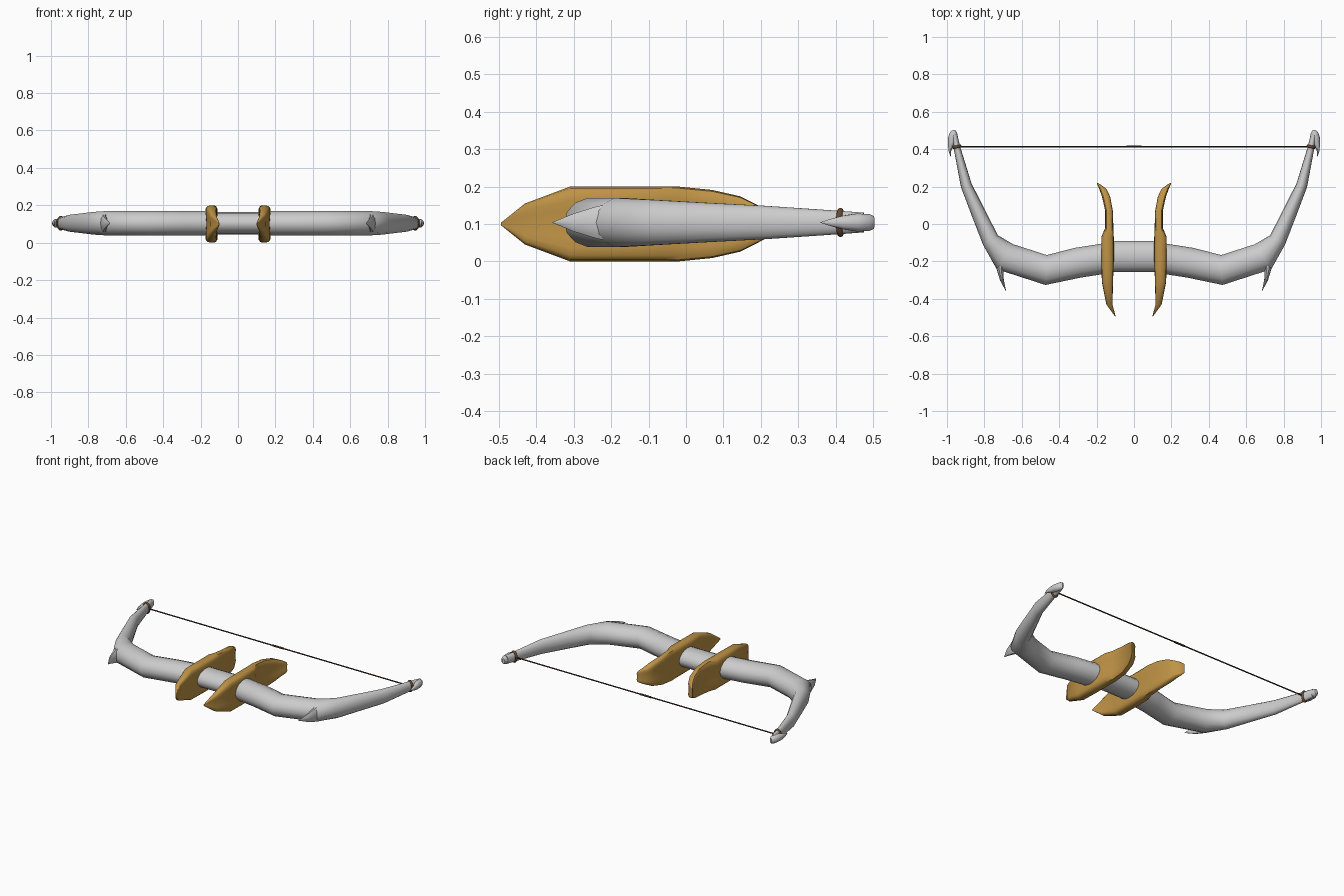
import bpy, bmesh
from math import sin, cos, pi, radians
from mathutils import Vector

if "Cube" in bpy.data.objects:
    bpy.data.objects.remove(bpy.data.objects["Cube"])

ZC = 0.104


def material(name, rgb):
    m = bpy.data.materials.new(name)
    m.diffuse_color = (*rgb, 1)
    m.use_nodes = True
    m.node_tree.nodes["Principled BSDF"].inputs["Base Color"].default_value = m.diffuse_color
    return m


gold = material("gold", (0.52, 0.29, 0.06))
brown = material("brown", (0.14, 0.065, 0.03))
dark = material("dark_cord", (0.05, 0.028, 0.015))


def finish(ob, mat=None, mirror=True, angle=45):
    if mat:
        ob.data.materials.append(mat)
    bpy.ops.object.select_all(action='DESELECT')
    ob.select_set(True)
    bpy.context.view_layer.objects.active = ob
    bpy.ops.object.shade_smooth_by_angle(angle=radians(angle))
    if mirror:
        ob.modifiers.new("Mirror", 'MIRROR')


def ellipse(a):
    return cos(a), sin(a)


def dished(a):
    # rounded slab section with thick rims and a sunken middle
    c, s = cos(a), sin(a)
    x = abs(c) ** 0.6 * (1 - 0.35 * abs(c) ** 4) * 1.33
    return (x if c > 0 else -x), (1 if s > 0 else -1) * abs(s) ** 0.85


def loft(name, rows, sides=12, section=ellipse, z=ZC, flat=False, **kw):
    """rows: x, y, half width in plan, half height"""
    bm = bmesh.new()
    rings = []
    for i, (x, y, w, h) in enumerate(rows):
        a, b = rows[max(i - 1, 0)], rows[min(i + 1, len(rows) - 1)]
        d0 = Vector((x - a[0], y - a[1])).normalized()
        d1 = Vector((b[0] - x, b[1] - y)).normalized()
        t = (d0 + d1).normalized()
        n = Vector((1, 0)) if flat else Vector((t.y, -t.x))
        ring = []
        for k in range(sides):
            u, v = section(2 * pi * k / sides)
            ring.append(bm.verts.new((x + n.x * w * u, y + n.y * w * u, z + h * v)))
        rings.append(ring)
    for r, q in zip(rings, rings[1:]):
        for k in range(sides):
            j = (k + 1) % sides
            bm.faces.new((r[k], r[j], q[j], q[k]))
    bm.faces.new(rings[0][::-1])
    bm.faces.new(rings[-1])
    bmesh.ops.recalc_face_normals(bm, faces=bm.faces)
    me = bpy.data.meshes.new(name)
    bm.to_mesh(me)
    bm.free()
    ob = bpy.data.objects.new(name, me)
    bpy.context.collection.objects.link(ob)
    finish(ob, **kw)
    return ob


# Centre grip
loft("grip", [(-0.16, -0.173, 0.083, 0.059), (0.16, -0.173, 0.083, 0.059)], 16, mirror=False)

# Curved limbs
loft("limb", [(0.14, -0.182, 0.081, 0.067), (0.30, -0.207, 0.081, 0.067),
              (0.47, -0.246, 0.080, 0.067), (0.69, -0.175, 0.080, 0.067),
              (0.768, -0.085, 0.047, 0.062), (0.83, 0.055, 0.039, 0.054),
              (0.897, 0.207, 0.030, 0.046), (0.947, 0.41, 0.018, 0.032),
              (0.960, 0.475, 0.016, 0.027)], 14)

# Spike at the bend of each limb
loft("limb_spike", [(0.705, -0.17, 0.035, 0.060), (0.716, -0.24, 0.019, 0.045),
                    (0.706, -0.30, 0.010, 0.025), (0.685, -0.357, 0.001, 0.001)], 10)

# Hooked limb tips
loft("tip_hook", [(0.960, 0.502, 0.008, 0.018), (0.964, 0.488, 0.020, 0.024),
                  (0.969, 0.455, 0.026, 0.025), (0.981, 0.420, 0.014, 0.019),
                  (0.984, 0.390, 0.007, 0.011), (0.981, 0.360, 0.001, 0.001)], 10)

# Guard plates either side of the grip
plate = [(-0.495, 0.098, 0.101, 0.003), (-0.43, 0.115, 0.148, 0.055),
         (-0.31, 0.112, 0.172, 0.10), (-0.20, 0.108, 0.175, 0.10),
         (-0.07, 0.108, 0.175, 0.10), (-0.02, 0.110, 0.154, 0.10),
         (0.07, 0.113, 0.154, 0.091), (0.145, 0.127, 0.171, 0.074),
         (0.185, 0.145, 0.185, 0.054), (0.207, 0.173, 0.194, 0.042),
         (0.220, 0.194, 0.200, 0.030)]
loft("guard_plate", [((a + b) / 2, y, (b - a) / 2, h) for y, a, b, h in plate],
     20, dished, z=0.10, flat=True, mat=gold)

# Bowstring and its centre wrap
loft("bowstring", [(-0.95, 0.414, 0.004, 0.004), (0.95, 0.414, 0.004, 0.004)], 8,
     mat=dark, mirror=False)
loft("string_wrap", [(-0.04, 0.414, 0.006, 0.006), (0.04, 0.414, 0.006, 0.006)], 8,
     mat=dark, mirror=False)

# String loops around the limb ends
bpy.ops.mesh.primitive_torus_add(major_radius=0.031, minor_radius=0.008,
                                 major_segments=20, minor_segments=8)
loop = bpy.context.object
loop.name = "string_loop"
loop.scale = (0.65, 1, 1)
loop.rotation_euler = (radians(90), 0, radians(-12))
loop.location = (0.947, 0.413, ZC)
bpy.ops.object.transform_apply(location=True, rotation=True, scale=True)
finish(loop, brown)
